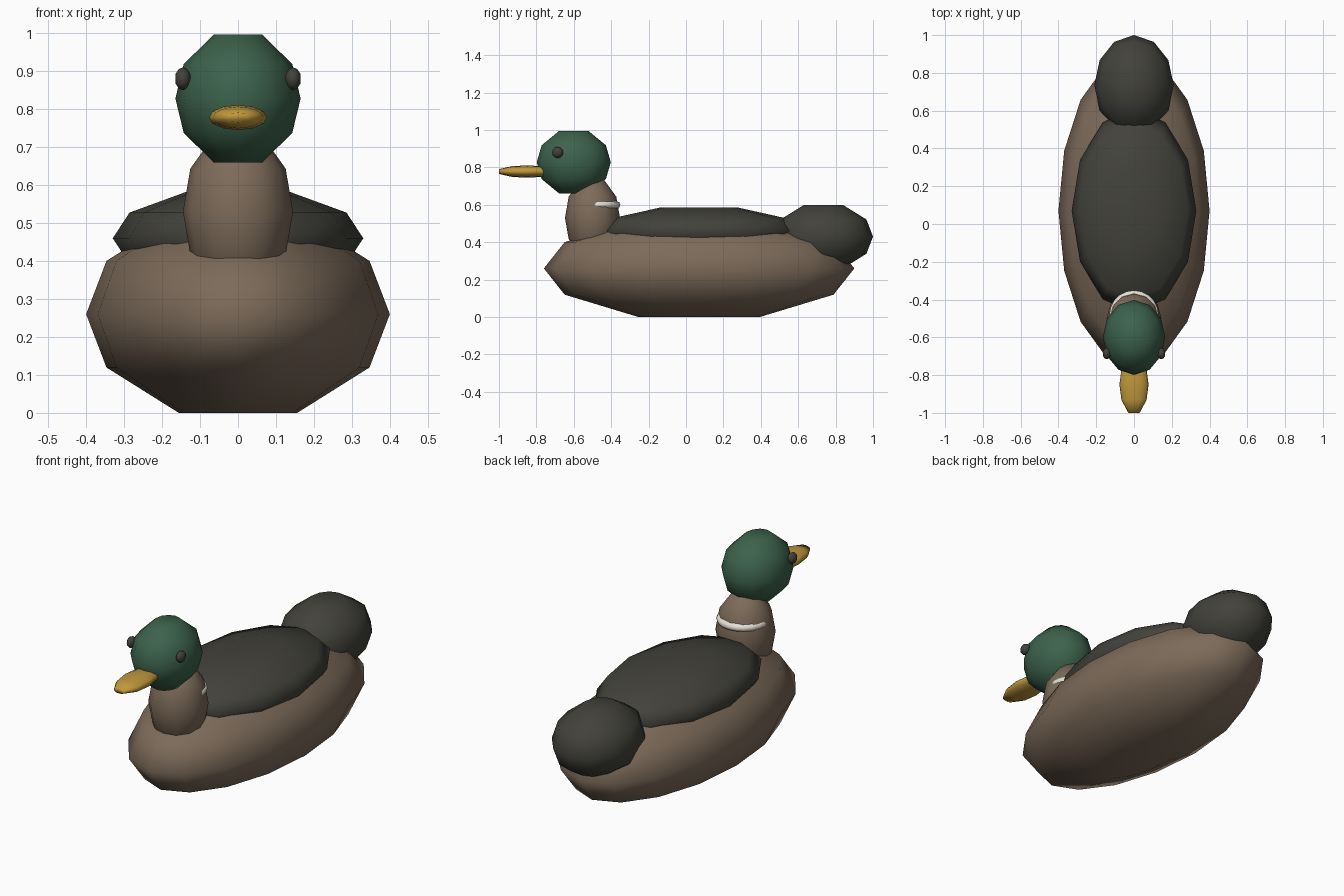
import bpy, math
from mathutils import Matrix

cube = bpy.data.objects.get("Cube")
if cube:
    bpy.data.objects.remove(cube)


def material(name, rgb):
    m = bpy.data.materials.new(name)
    m.use_nodes = True
    color = (*rgb, 1)
    m.diffuse_color = color
    bsdf = m.node_tree.nodes["Principled BSDF"]
    bsdf.inputs["Base Color"].default_value = color
    bsdf.inputs["Roughness"].default_value = 0.8
    return m


brown = material("warm brown", (0.205, 0.147, 0.102))
green = material("deep green", (0.045, 0.122, 0.072))
dark = material("charcoal", (0.055, 0.054, 0.044))
yellow = material("bill yellow", (0.52, 0.31, 0.045))
white = material("collar white", (0.79, 0.75, 0.68))

# Blunt-ended ellipsoid profile: (radius, height) as a share of the full size
PROFILE = [(0.39, -1), (0.866, -0.54), (1, 0), (0.866, 0.54), (0.39, 1)]


def add_mesh(name, verts, faces, mat):
    mesh = bpy.data.meshes.new(name)
    mesh.from_pydata(verts, [], faces)
    mesh.materials.append(mat)
    mesh.shade_smooth()
    obj = bpy.data.objects.new(name, mesh)
    bpy.context.collection.objects.link(obj)
    return obj


def blunt_ellipsoid(name, center, size, mat, segments=12, turn=None):
    """Lathe the profile, optionally turn its axis, then scale and place it."""
    turn = turn or Matrix.Identity(4)
    place = Matrix.Translation(center) @ Matrix.Diagonal((*size, 1)) @ turn
    verts = []
    for r, z in PROFILE:
        for i in range(segments):
            a = 2 * math.pi * i / segments
            verts.append(place @ Matrix.Translation(
                (r * math.cos(a), r * math.sin(a), z)).translation)
    n = segments
    faces = [(k * n + i, k * n + (i + 1) % n, (k + 1) * n + (i + 1) % n, (k + 1) * n + i)
             for k in range(len(PROFILE) - 1) for i in range(n)]
    faces.append(tuple(reversed(range(n))))
    faces.append(tuple(range((len(PROFILE) - 1) * n, len(PROFILE) * n)))
    return add_mesh(name, verts, faces, mat)


# Body, folded wings and tail
blunt_ellipsoid("body", (0, 0.07, 0.26), (0.4, 0.83, 0.26), brown, 16)
blunt_ellipsoid("back", (0, 0.07, 0.46), (0.33, 0.54, 0.125), dark)
blunt_ellipsoid("tail", (0, 0.735, 0.43), (0.21, 0.265, 0.17), dark)

# Neck and head
blunt_ellipsoid("neck", (0, -0.5, 0.53), (0.145, 0.147, 0.21), brown)
blunt_ellipsoid("head", (0, -0.6, 0.828), (0.165, 0.198, 0.168), green)

# Bill, lathed along the front axis
blunt_ellipsoid("bill", (0, -0.85, 0.778), (0.077, 0.15, 0.033), yellow,
                turn=Matrix.Rotation(math.pi / 2, 4, "X"))

# Eyes
for side, label in ((1, "left"), (-1, "right")):
    blunt_ellipsoid(label + "_eye", (side * 0.145, -0.686, 0.88), (0.02, 0.03, 0.03), dark,
                    turn=Matrix.Rotation(math.pi / 2, 4, "Y"))

# Collar, set back so that it shows only behind the neck
bpy.ops.mesh.primitive_torus_add(location=(0, -0.482, 0.6), major_segments=20,
                                 minor_segments=8, major_radius=0.111, minor_radius=0.02)
collar = bpy.context.object
collar.name = "collar"
collar.data.materials.append(white)
collar.data.shade_smooth()
